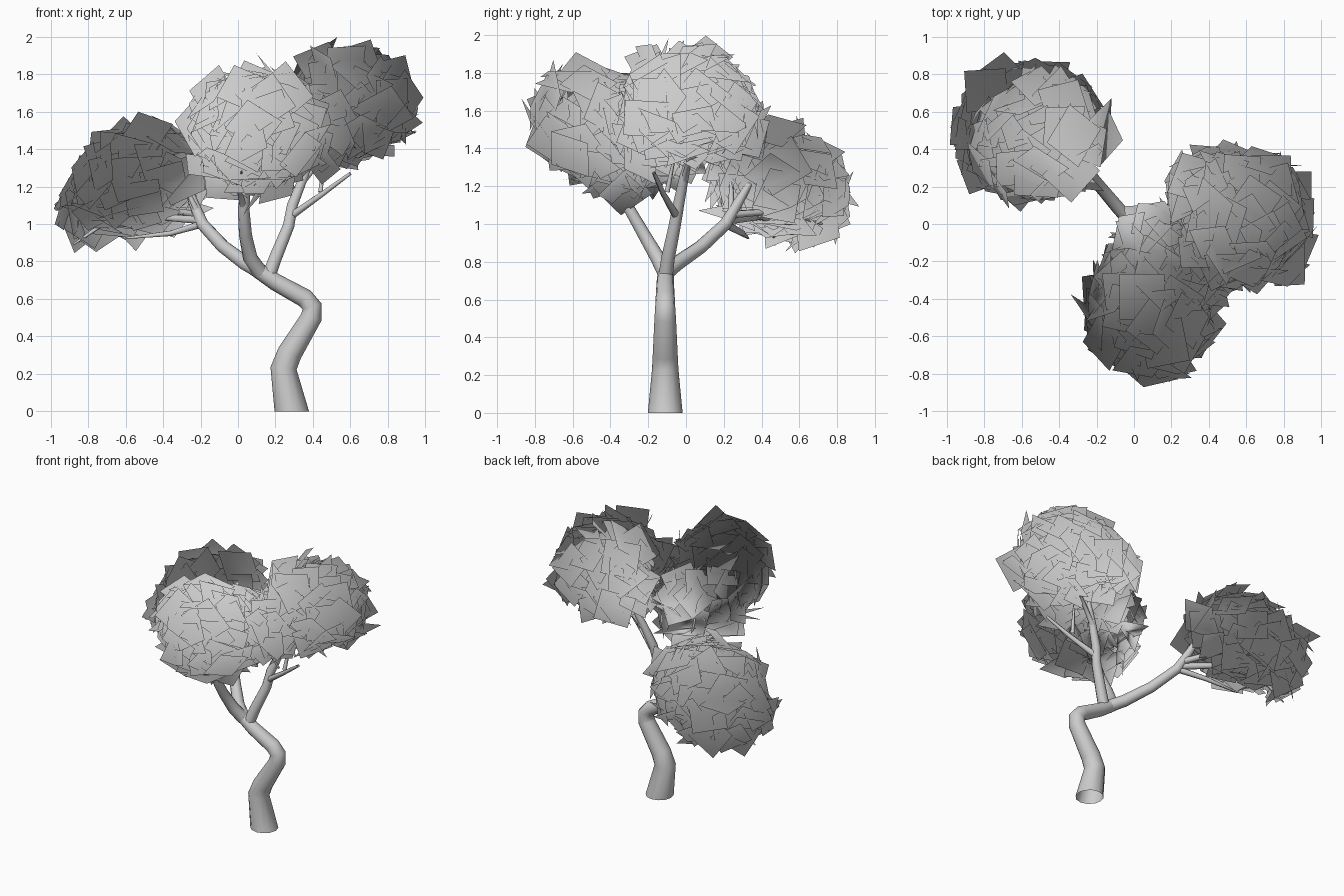
import bpy, math, random
from mathutils import Vector, Matrix

random.seed(7)

grey = bpy.data.materials.new("plain_grey")
grey.diffuse_color = (0.6, 0.6, 0.6, 1)


def make_object(name, verts, faces):
    mesh = bpy.data.meshes.new(name)
    mesh.from_pydata(verts, [], faces)
    mesh.materials.append(grey)
    for p in mesh.polygons:
        p.use_smooth = True
    mesh.update()
    obj = bpy.data.objects.new(name, mesh)
    bpy.context.collection.objects.link(obj)
    return obj


def tube(name, path, sides=10, flat_start=False):
    """Tapered tube through (x, y, z, radius) points, ends left open."""
    pts = [Vector(p[:3]) for p in path]
    verts, faces = [], []
    side = Vector((0, 1, 0))
    for i, p in enumerate(pts):
        a = (p - pts[i - 1]).normalized() if i else Vector()
        b = (pts[i + 1] - p).normalized() if i < len(pts) - 1 else Vector()
        t = (a + b).normalized()
        if i == 0 and flat_start:
            t = Vector((0, 0, 1))
        u = (side - t * side.dot(t)).normalized()
        side = u
        w = t.cross(u)
        for k in range(sides):
            ang = 2 * math.pi * k / sides
            verts.append(p + (u * math.cos(ang) + w * math.sin(ang)) * path[i][3])
    for i in range(len(pts) - 1):
        for k in range(sides):
            n = (k + 1) % sides
            faces.append((i * sides + k, i * sides + n,
                          (i + 1) * sides + n, (i + 1) * sides + k))
    return make_object(name, verts, faces)


# Crooked trunk
tube("trunk", [(0.287, -0.11, 0, 0.092), (0.243, -0.11, 0.23, 0.07),
               (0.275, -0.11, 0.31, 0.066), (0.39, -0.11, 0.5, 0.057),
               (0.395, -0.11, 0.56, 0.053), (0.355, -0.11, 0.605, 0.051),
               (0.2, -0.11, 0.69, 0.046), (0.09, -0.105, 0.765, 0.042)],
     12, True)

# Main branches
tube("left_branch", [(0.13, -0.11, 0.74, 0.042), (0.04, -0.05, 0.79, 0.04),
                     (-0.08, 0.08, 0.88, 0.036), (-0.19, 0.21, 1.0, 0.033),
                     (-0.24, 0.28, 1.12, 0.026), (-0.28, 0.36, 1.25, 0.012)])
tube("front_branch", [(0.12, -0.11, 0.74, 0.042), (0.065, -0.15, 0.82, 0.04),
                      (0.04, -0.22, 0.94, 0.035), (0.03, -0.3, 1.08, 0.031),
                      (0.05, -0.35, 1.28, 0.022), (0.08, -0.42, 1.45, 0.01)])
tube("right_branch", [(0.16, -0.11, 0.71, 0.038), (0.2, -0.095, 0.82, 0.036),
                      (0.27, -0.06, 0.99, 0.032), (0.29, -0.04, 1.1, 0.03),
                      (0.35, -0.01, 1.25, 0.025), (0.42, 0.03, 1.4, 0.012)])

# Twigs carrying the leaves
TWIGS = [
    [(-0.19, 0.21, 1.0, 0.022), (-0.36, 0.3, 0.95, 0.016), (-0.6, 0.33, 0.925, 0.006)],
    [(-0.2, 0.22, 1.02, 0.024), (-0.45, 0.4, 1.04, 0.018),
     (-0.72, 0.46, 1.0, 0.013), (-0.88, 0.47, 0.89, 0.005)],
    [(-0.21, 0.24, 1.05, 0.022), (-0.35, 0.5, 1.07, 0.016), (-0.5, 0.72, 1.0, 0.006)],
    [(-0.21, 0.24, 1.05, 0.02), (-0.29, 0.24, 1.22, 0.01)],
    [(0.03, -0.3, 1.08, 0.02), (0.0, -0.42, 1.22, 0.015), (0.02, -0.6, 1.28, 0.005)],
    [(0.04, -0.31, 1.12, 0.02), (-0.04, -0.36, 1.25, 0.015), (-0.12, -0.42, 1.4, 0.006)],
    [(0.28, -0.05, 1.04, 0.023), (0.45, -0.12, 1.16, 0.016), (0.6, -0.17, 1.27, 0.01)],
    [(0.34, -0.01, 1.22, 0.02), (0.45, 0.02, 1.35, 0.014), (0.56, 0.1, 1.37, 0.008)],
    [(0.44, -0.1, 1.17, 0.014), (0.46, -0.06, 1.36, 0.007)],
]
for i, path in enumerate(TWIGS):
    tube("twig_%d" % (i + 1), path, 6)

CROWN = Vector((0.0, 0.0, 1.28))   # leaf normals fan out from here


def leaf_clump(name, blobs):
    """Square leaf cards on domes: centre, (rx, ry, r_up, r_down), (tilt x, y), count."""
    verts, faces = [], []
    for c, r, tilt, count in blobs:
        c = Vector(c)
        for i in range(count):
            z = 1 - 2 * (i + 0.5) / count
            rz = r[2] if z > 0 else r[3]
            a = i * 2.39996 + random.uniform(-0.2, 0.2)
            s = math.sqrt(1 - z * z)
            d = Vector((s * math.cos(a), s * math.sin(a), z))
            for attempt in range(15):
                k = random.uniform(0.76, 1.0)
                p = Vector((d.x * r[0], d.y * r[1], d.z * rz)) * k
                n = Vector((d.x / r[0], d.y / r[1], d.z / rz)).normalized()
                n = (n + Vector([random.gauss(0, 0.33) for _ in range(3)])).normalized()
                p.z += tilt[0] * p.x + tilt[1] * p.y
                rot = n.to_track_quat('Z', 'Y').to_matrix() @ Matrix.Rotation(
                    random.uniform(0, math.pi), 3, 'Z')
                h = random.uniform(0.095, 0.125)
                quad = [c + p + rot @ Vector((x * h, y * h, 0))
                        for x, y in ((-1, -1), (1, -1), (1, 1), (-1, 1))]
                if all(abs(q.x) <= 1 and abs(q.y) <= 0.925 and q.z <= 2 for q in quad):
                    b = len(verts)
                    verts += quad
                    faces.append((b, b + 1, b + 2, b + 3))
                    break
    obj = make_object(name, verts, faces)
    obj.data.normals_split_custom_set_from_vertices(
        [(v - CROWN).normalized() for v in verts])


leaf_clump("left_leaves", [
    ((-0.55, 0.49, 1.18), (0.39, 0.36, 0.34, 0.22), (0.22, -0.12), 130)])
leaf_clump("front_leaves", [
    ((0.09, -0.45, 1.49), (0.345, 0.365, 0.32, 0.31), (0, -0.22), 125),
    ((0.12, -0.11, 1.45), (0.18, 0.19, 0.2, 0.2), (0, 0), 30)])
leaf_clump("right_leaves", [
    ((0.59, 0.03, 1.6), (0.345, 0.36, 0.345, 0.24), (0, -0.1), 115),
    ((0.4, 0.2, 1.54), (0.2, 0.2, 0.2, 0.15), (0, 0), 24),
    ((0.42, -0.2, 1.5), (0.19, 0.18, 0.22, 0.2), (0, 0), 24)])
